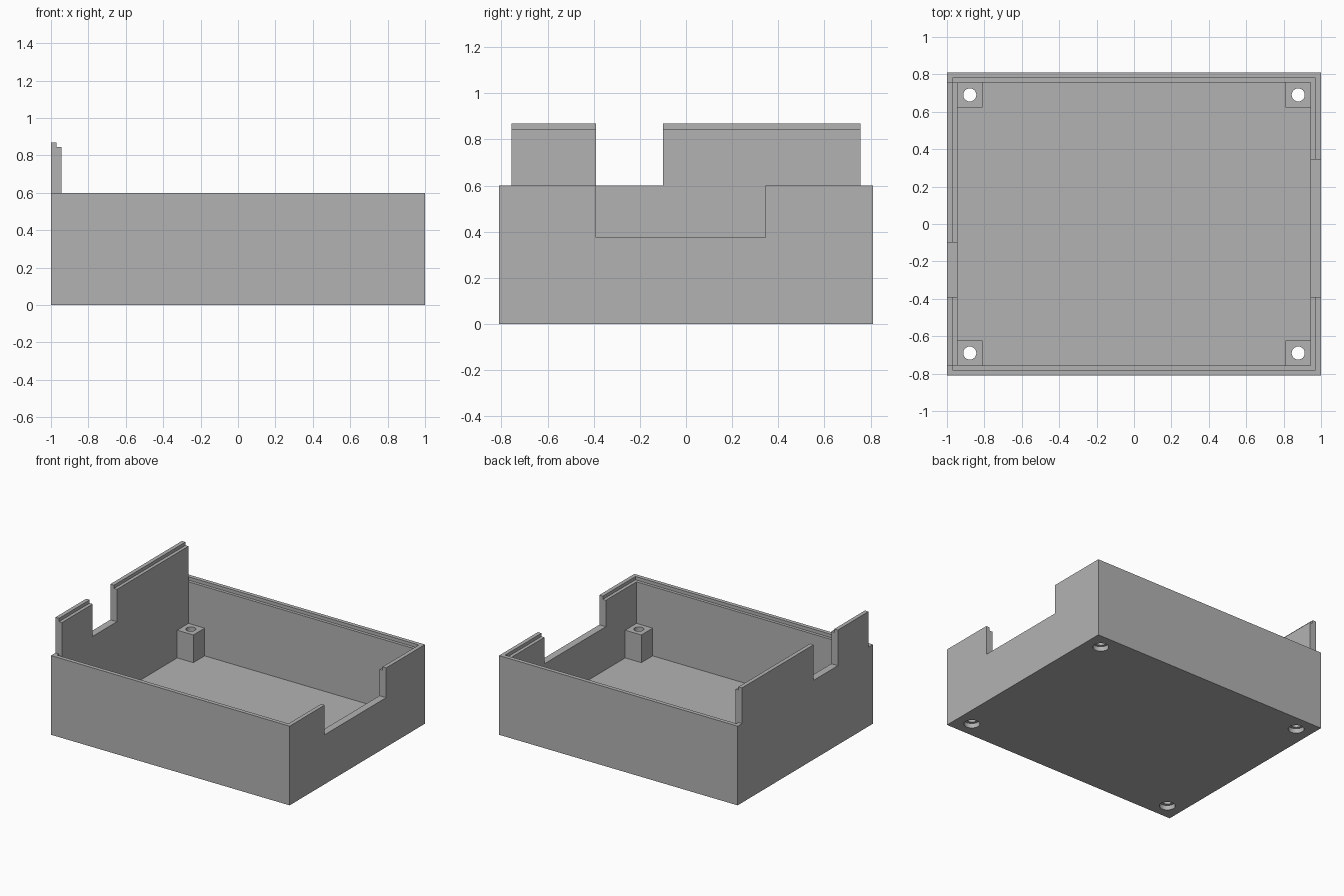
import bpy

# Remove the default cube only
default = bpy.data.objects.get("Cube")
if default:
    bpy.data.objects.remove(default, do_unlink=True)

# Overall sizes
HX, HY = 1.0, 0.81            # outer half sizes
IX, IY = 0.945, 0.757         # inner wall faces
LX, LY = 0.97, 0.78           # step inside the rim
FLOOR, RIM, TALL = 0.05, 0.6, 0.87
STEP = 0.025                  # depth of the rim step
HOLE_X, HOLE_Y = 0.878, 0.69
POST = 0.135
BIG = 1.2                     # clears everything

grey = bpy.data.materials.new("plain grey")
grey.use_nodes = True
colour = (0.45, 0.45, 0.45, 1)
grey.diffuse_color = colour
for node in grey.node_tree.nodes:
    if node.type == "BSDF_PRINCIPLED":
        node.inputs["Base Color"].default_value = colour


def box(name, x, y, z):
    """Axis-aligned box from three (low, high) ranges."""
    spans = (x, y, z)
    bpy.ops.mesh.primitive_cube_add(size=1, location=[(a + b) / 2 for a, b in spans])
    ob = bpy.context.object
    ob.name = name
    ob.scale = [b - a for a, b in spans]
    bpy.ops.object.transform_apply(location=True, rotation=True, scale=True)
    ob.data.materials.append(grey)
    return ob


def rod(name, x, y, radius, z):
    bpy.ops.mesh.primitive_cylinder_add(vertices=32, radius=radius, depth=z[1] - z[0],
                                        location=(x, y, (z[0] + z[1]) / 2))
    ob = bpy.context.object
    ob.name = name
    ob.data.materials.append(grey)
    return ob


def cut(target, cutter):
    """Subtract the cutter from the target, then discard it."""
    cutter.hide_render = True
    mod = target.modifiers.new("cut", "BOOLEAN")
    mod.operation = "DIFFERENCE"
    mod.solver = "EXACT"
    mod.object = cutter
    bpy.context.view_layer.objects.active = target
    bpy.ops.object.modifier_apply(modifier=mod.name)
    bpy.data.objects.remove(cutter, do_unlink=True)


# Tray: a solid block, hollowed out and trimmed to the rim
tray = box("tray", (-HX, HX), (-HY, HY), (0, TALL))
cut(tray, box("cavity", (-IX, IX), (-IY, IY), (FLOOR, BIG)))
cut(tray, box("rim_trim", (-IX, BIG), (-BIG, BIG), (RIM, BIG)))

# Raised side wall: trimmed at both ends, with a gap
for low, high in ((-BIG, -IY), (-0.39, -0.1), (IY, BIG)):
    cut(tray, box("wall_gap", (-BIG, -0.9), (low, high), (RIM, BIG)))

# Step along the inside of the rim and along the raised wall
cut(tray, box("rim_step", (-IX, LX), (-LY, LY), (RIM - STEP, BIG)))
for low, high in ((-LY, -IY), (IY, LY)):
    cut(tray, box("corner_step", (-LX, -0.9), (low, high), (RIM - STEP, BIG)))
cut(tray, box("wall_step", (-LX, -0.9), (-BIG, BIG), (TALL - STEP, BIG)))

# Wide notch in the opposite wall
cut(tray, box("notch", (0.9, BIG), (-0.39, 0.345), (0.375, BIG)))

# Corner posts with screw holes, counterbored from below
for sx in (-1, 1):
    for sy in (-1, 1):
        side = "left" if sx > 0 else "right"
        end = "back" if sy > 0 else "front"
        px = sorted((sx * IX, sx * (IX - POST)))
        py = sorted((sy * IY, sy * (IY - POST)))
        post = box(f"{end}_{side}_post", px, py, (FLOOR, 0.26))
        x, y = sx * HOLE_X, sy * HOLE_Y
        for part in (tray, post):
            cut(part, rod("screw_hole", x, y, 0.035, (-BIG, BIG)))
        cut(tray, rod("counterbore", x, y, 0.055, (-0.1, 0.035)))

for ob in (o for o in bpy.data.objects if o.name == "tray" or o.name.endswith("_post")):
    bpy.ops.object.select_all(action="DESELECT")
    ob.select_set(True)
    bpy.context.view_layer.objects.active = ob
    bpy.ops.object.shade_smooth_by_angle()
